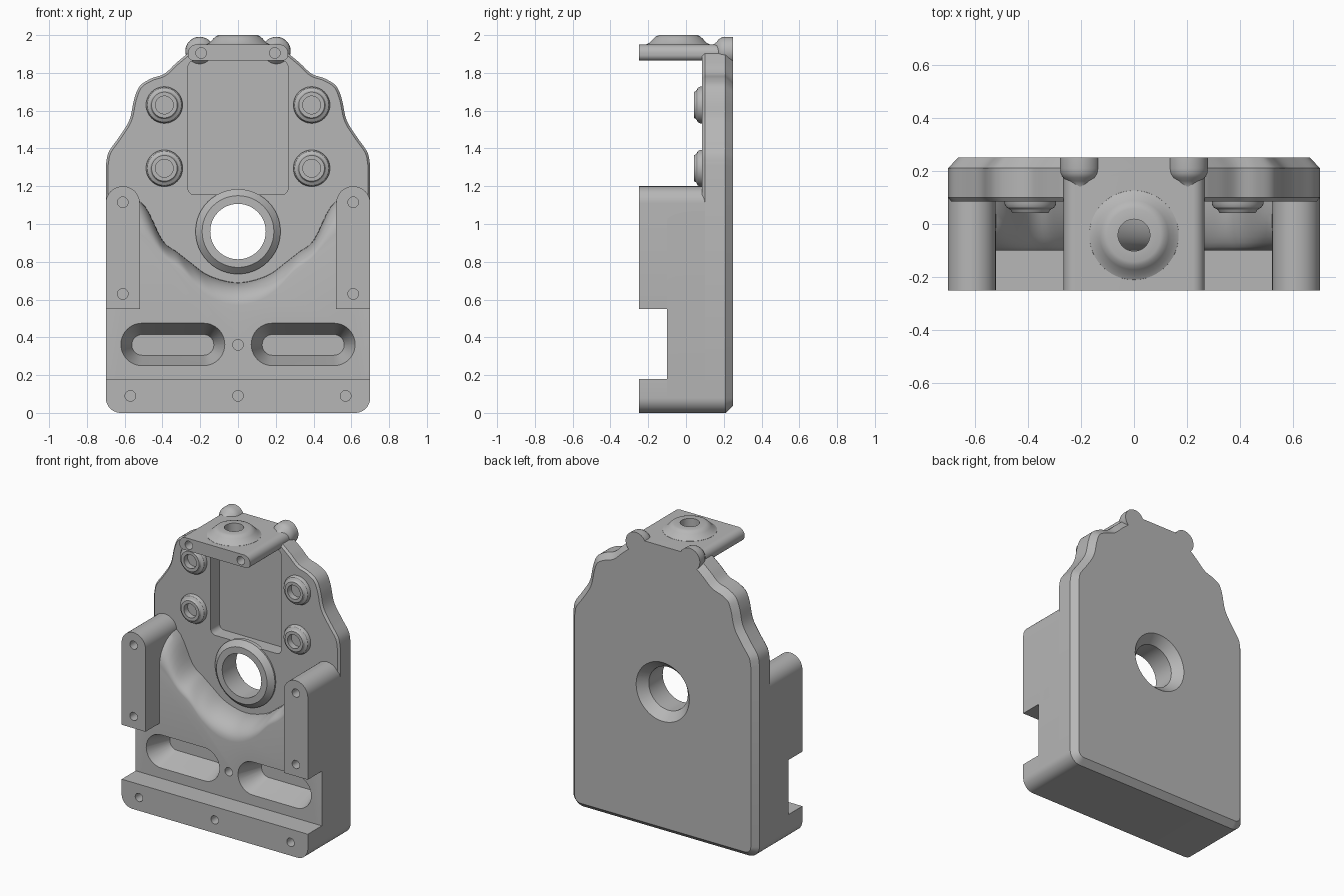
import bpy, bmesh
from math import sin, cos, pi
from mathutils import Vector

if "Cube" in bpy.data.objects:
    bpy.data.objects.remove(bpy.data.objects["Cube"])

grey = bpy.data.materials.new("machined grey")
grey.use_nodes = True
grey.diffuse_color = (0.47, 0.47, 0.47, 1)
grey.node_tree.nodes["Principled BSDF"].inputs["Base Color"].default_value = (0.47, 0.47, 0.47, 1)


# Outline helpers: counter-clockwise lists of 2D points
def arc(cx, cy, r, a0, a1, n=10):
    return [(cx + r * cos(a0 + (a1 - a0) * i / n), cy + r * sin(a0 + (a1 - a0) * i / n))
            for i in range(n + 1)]


def circle(cx, cy, r, n=48):
    return arc(cx, cy, r, 0, 2 * pi, n)[:-1]


def rounded(x0, y0, x1, y1, low, high):
    return (arc(x1 - low, y0 + low, low, -pi / 2, 0) + arc(x1 - high, y1 - high, high, 0, pi / 2)
            + arc(x0 + high, y1 - high, high, pi / 2, pi) + arc(x0 + low, y0 + low, low, pi, 1.5 * pi))


def smooth(pts, n=5):
    p = [Vector(q) for q in pts]
    p = [2 * p[0] - p[1]] + p + [2 * p[-1] - p[-2]]
    out = []
    for a, b, c, d in zip(p, p[1:], p[2:], p[3:]):
        for i in range(n):
            t = i / n
            v = (2 * b + (c - a) * t + (2 * a - 5 * b + 4 * c - d) * t * t
                 + (3 * b - a - 3 * c + d) * t ** 3) / 2
            out.append((v.x, v.y))
    return out + [tuple(pts[-1])]


def mirrored(half):
    return half + [(-x, z) for x, z in reversed(half) if x > 0.0001]


def inset(pts, d):
    out = []
    for i, q in enumerate(pts):
        q = Vector(q)
        e = (q - Vector(pts[i - 1])).normalized()
        f = (Vector(pts[(i + 1) % len(pts)]) - q).normalized()
        n = Vector((-e.y - f.y, e.x + f.x)).normalized()
        k = d / max(0.5, n.dot(Vector((-e.y, e.x))))
        out.append(tuple(q + n * k))
    return out


# Skin a solid (or a closed tube) through outlines placed along an axis
def loft(name, rings, axis="y", tube=False):
    bm = bmesh.new()
    loops = [[bm.verts.new((a, h, b) if axis == "y" else (a, b, h)) for a, b in pts]
             for pts, h in rings]
    pairs = list(zip(loops, loops[1:])) + ([(loops[-1], loops[0])] if tube else [])
    for lo, hi in pairs:
        for i in range(len(lo)):
            bm.faces.new((lo[i - 1], lo[i], hi[i], hi[i - 1]))
    if not tube:
        bm.faces.new(loops[0])
        bm.faces.new(loops[-1])
    bmesh.ops.recalc_face_normals(bm, faces=bm.faces)
    me = bpy.data.meshes.new(name)
    bm.to_mesh(me)
    bm.free()
    ob = bpy.data.objects.new(name, me)
    bpy.context.collection.objects.link(ob)
    me.materials.append(grey)
    return ob


def turned(name, cx, cy, profile, axis="y", tube=False):
    return loft(name, [(circle(cx, cy, r), h) for r, h in profile], axis, tube)


def activate(ob):
    bpy.ops.object.select_all(action="DESELECT")
    ob.select_set(True)
    bpy.context.view_layer.objects.active = ob


def cut(ob, cutters):
    activate(ob)
    for c in cutters:
        m = ob.modifiers.new("cut", "BOOLEAN")
        m.operation, m.solver, m.object = "DIFFERENCE", "EXACT", c
        bpy.ops.object.modifier_apply(modifier=m.name)
        bpy.data.objects.remove(c)


def screw_hole(x, z, y):
    return turned("hole_cutter", x, z, [(0.028, y - 0.02), (0.028, y + 0.07)])


parts = []

# Back plate with a wavy shouldered outline, chamfered at the back
shoulder = smooth([(0.7, 1.31), (0.685, 1.38), (0.63, 1.46), (0.575, 1.55), (0.55, 1.66),
                   (0.52, 1.73), (0.46, 1.77), (0.39, 1.795), (0.33, 1.85), (0.27, 1.9)])
outline = mirrored(arc(0.62, 0.08, 0.08, -pi / 2, 0) + shoulder + [(0.2, 1.94)])
plate = loft("back_plate", [(inset(outline, 0.012), 0.085), (outline, 0.1),
                            (outline, 0.21), (inset(outline, 0.038), 0.25)])
pocket = rounded(-0.265, 1.155, 0.265, 1.865, 0.035, 0.035)
cut(plate, [loft("pocket_cutter", [(pocket, 0), (pocket, 0.18)]),
            turned("bore_cutter", 0, 0.96, [(0.147, 0), (0.147, 0.19), (0.2, 0.25), (0.2, 0.3)])])
parts.append(plate)

# Lower block whose top rolls back into a scooped valley
low = [(0, 0.57), (0.1, 0.59), (0.2, 0.65), (0.29, 0.745), (0.385, 0.815), (0.52, 0.95), (0.7, 1.02)]
high = [(0, 0.69), (0.15, 0.725), (0.25, 0.795), (0.32, 0.85), (0.4, 0.915), (0.52, 1.12), (0.7, 1.07)]


def block_ring(t):
    half = [((1 - t) * a[0] + t * b[0], (1 - t) * a[1] + t * b[1]) for a, b in zip(low, high)]
    full = [(-x, z) for x, z in reversed(half[1:])] + half
    return arc(0.62, 0.08, 0.08, -pi / 2, 0) + smooth(full)[::-1] + arc(-0.62, 0.08, 0.08, pi, 1.5 * pi)


steps = [i / 8 * pi / 2 for i in range(9)]
block = loft("lower_block", [(block_ring(sin(a)), 0.08 - 0.18 * cos(a)) for a in steps]
             + [(block_ring(1), 0.105)])
cutters = [screw_hole(0, 0.36, -0.1)]
for s in (-1, 1):
    c = s * 0.345
    outer = rounded(c - 0.275, 0.25, c + 0.275, 0.475, 0.112, 0.112)
    inner = rounded(c - 0.217, 0.305, c + 0.217, 0.415, 0.0545, 0.0545)
    cutters.append(loft("slot_cutter", [(outer, -0.15), (outer, -0.1), (inner, 0.07)]))
cut(block, cutters)
parts.append(block)

# Front foot along the bottom edge
foot = loft("front_foot", [(rounded(-0.7, 0, 0.7, 0.18, 0.08, 0.001), y) for y in (-0.25, -0.09)])
cut(foot, [screw_hole(x, 0.09, -0.25) for x in (-0.57, 0, 0.57)])
parts.append(foot)

for s, side in ((1, "left"), (-1, "right")):
    # Side rail with a round top
    c = s * 0.61
    rail = loft(side + "_rail", [(rounded(c - 0.09, 0.55, c + 0.09, 1.2, 0.001, 0.0899), y)
                                 for y in (-0.25, 0.1)])
    cut(rail, [screw_hole(c, z, -0.25) for z in (0.63, 1.115)])
    parts.append(rail)
    # Screw bosses beside the pocket
    for z, level in ((1.295, "lower"), (1.63, "upper")):
        parts.append(turned(f"{side}_{level}_boss", s * 0.39, z,
                            [(0.097, 0.1), (0.097, 0.075), (0.09, 0.062), (0.075, 0.054),
                             (0.068, 0.042), (0.047, 0.042), (0.047, 0.083)]))
    # Rounded ear behind the shelf
    parts.append(turned(side + "_ear", s * 0.203, 1.915,
                        [(0.03, 0.12), (0.036, 0.145), (0.048, 0.162), (0.064, 0.174),
                         (0.073, 0.19), (0.076, 0.21), (0.076, 0.25)]))

# Collar around the main bore
parts.append(turned("bore_collar", 0, 0.96, [(0.225, 0.1), (0.225, 0.075), (0.19, 0.04),
                                             (0.147, 0.04), (0.147, 0.1)], tube=True))

# Top shelf with a pierced dome
shelf = loft("top_shelf", [(rounded(-0.265, 1.865, 0.265, 1.95, 0.03, 0.045), y) for y in (-0.25, 0.18)]
             + [(rounded(-0.22, 1.865, 0.22, 1.95, 0.03, 0.045), y) for y in (0.181, 0.25)])
cut(shelf, [screw_hole(x, 1.905, -0.25) for x in (-0.195, 0.195)]
    + [turned("oil_hole_cutter", 0, -0.042, [(0.06, 1.8), (0.06, 2.1)], "z")])
parts.append(shelf)
parts.append(turned("shelf_dome", 0, -0.042,
                    [(0.17, 1.94), (0.168, 1.951), (0.15, 1.96), (0.13, 1.982), (0.115, 1.995),
                     (0.1, 2.0), (0.06, 2.0), (0.06, 1.94)], "z", tube=True))

for ob in parts:
    activate(ob)
    bpy.ops.object.shade_smooth_by_angle(angle=0.5)
